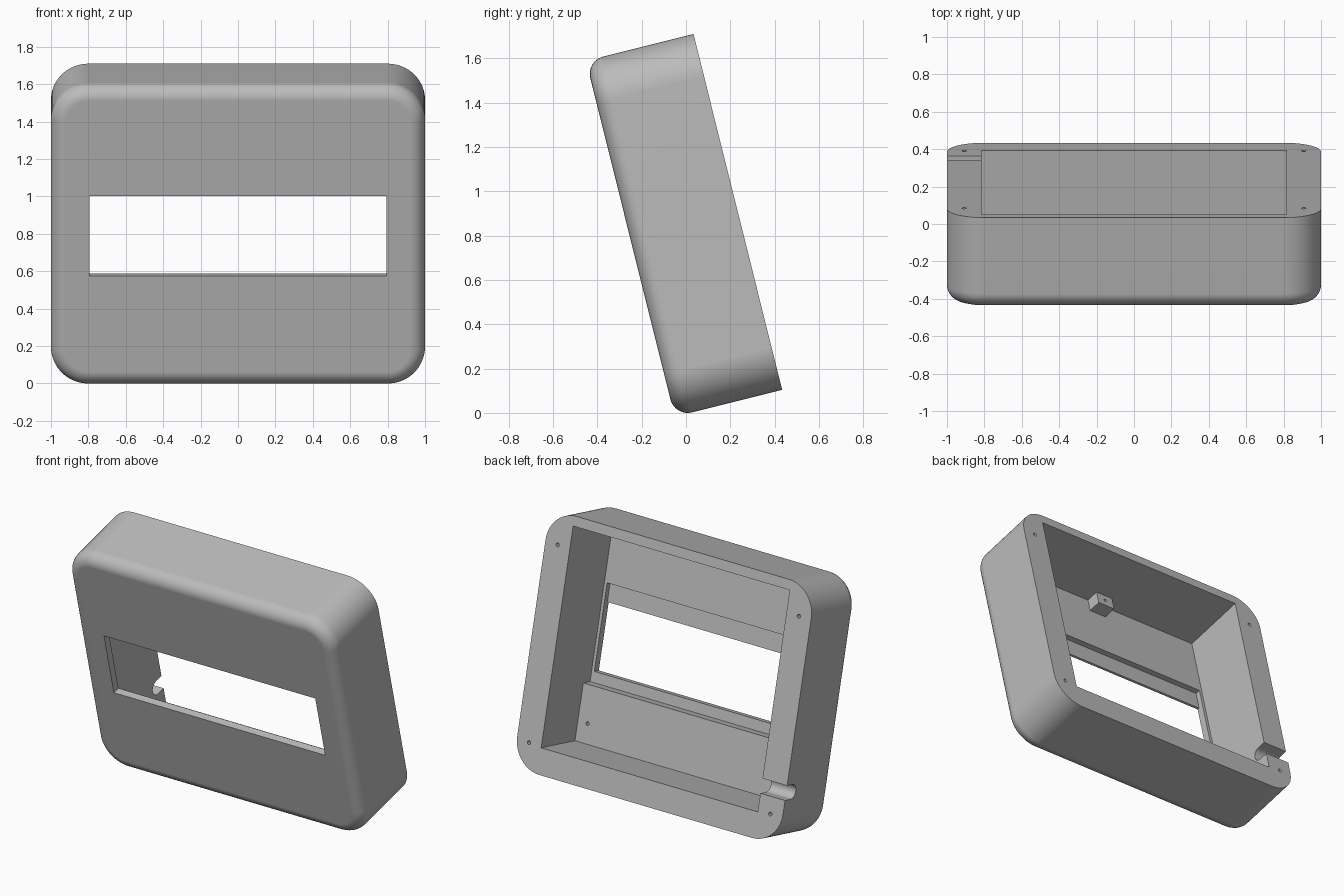
import bpy, bmesh, math
from mathutils import Matrix, Vector

if "Cube" in bpy.data.objects:
    bpy.data.objects.remove(bpy.data.objects["Cube"], do_unlink=True)

# Untilted frame: x across, y from front to back, z up the face
WIDTH, DEPTH, HEIGHT = 2.0, 0.5, 1.655
CORNER, FILLET, TILT = 0.2, 0.08, math.radians(14)
BACK = DEPTH + 0.1

grey = bpy.data.materials.new("plain_grey")
grey.use_nodes = True
grey.diffuse_color = (0.5, 0.5, 0.5, 1)
grey.node_tree.nodes["Principled BSDF"].inputs["Base Color"].default_value = (0.5, 0.5, 0.5, 1)


def make_object(name, bm):
    bmesh.ops.recalc_face_normals(bm, faces=bm.faces[:])
    mesh = bpy.data.meshes.new(name)
    bm.to_mesh(mesh)
    bm.free()
    mesh.materials.append(grey)
    obj = bpy.data.objects.new(name, mesh)
    bpy.context.scene.collection.objects.link(obj)
    return obj


def box_mesh(x, y, z):
    """Box between the (low, high) pairs of each axis."""
    bm = bmesh.new()
    bmesh.ops.create_cube(bm, size=1)
    for v in bm.verts:
        v.co = Vector([r[0] if c < 0 else r[1] for c, r in zip(v.co, (x, y, z))])
    return bm


def box(name, x, y, z):
    return make_object(name, box_mesh(x, y, z))


def pin(name, x, z, y0, y1, radius=0.0125):
    """Round pin along y."""
    bm = bmesh.new()
    place = Matrix.Translation((x, (y0 + y1) / 2, z)) @ Matrix.Rotation(math.pi / 2, 4, 'X')
    bmesh.ops.create_cone(bm, cap_ends=True, segments=20, radius1=radius,
                          radius2=radius, depth=y1 - y0, matrix=place)
    return make_object(name, bm)


def slot(name, x0, x1, y, z, radius):
    """U-shaped prism along x, open toward the back."""
    bm = bmesh.new()
    arc = [math.pi * (0.5 + i / 16) for i in range(17)]
    pts = [(y + radius * math.cos(a), z + radius * math.sin(a)) for a in arc]
    pts += [(BACK, z - radius), (BACK, z + radius)]
    face = bm.faces.new([bm.verts.new((x0, p, q)) for p, q in pts])
    ext = bmesh.ops.extrude_face_region(bm, geom=[face])
    moved = [g for g in ext["geom"] if isinstance(g, bmesh.types.BMVert)]
    bmesh.ops.translate(bm, verts=moved, vec=(x1 - x0, 0, 0))
    return make_object(name, bm)


def combine(target, tool, operation):
    mod = target.modifiers.new(tool.name, 'BOOLEAN')
    mod.operation, mod.solver, mod.object = operation, 'EXACT', tool
    bpy.context.view_layer.objects.active = target
    bpy.ops.object.modifier_apply(modifier=mod.name)
    bpy.data.objects.remove(tool, do_unlink=True)


# Rounded shell with a filleted front rim
bm = box_mesh((-WIDTH / 2, WIDTH / 2), (0, DEPTH), (0, HEIGHT))
deep = [e for e in bm.edges if abs(e.verts[0].co.y - e.verts[1].co.y) > 0.1]
bmesh.ops.bevel(bm, geom=deep, offset=CORNER, segments=16, profile=0.5, affect='EDGES')
rim = [e for e in bm.edges if all(v.co.y < 0.001 for v in e.verts)]
bmesh.ops.bevel(bm, geom=rim, offset=FILLET, segments=8, profile=0.5, affect='EDGES')
housing = make_object("housing", bm)

# Cavity: deep upper bay and shallower lower bay, then the window and its recess
inner = (-0.815, 0.815)
opening = (-0.795, 0.795)
cutters = [
    box("upper_bay", inner, (0.05, BACK), (0.54, 1.59)),
    box("lower_bay", inner, (0.125, BACK), (0.17, 0.6)),
    box("window_recess", opening, (0.015, 0.2), (0.61, 1.177)),
    box("window", opening, (-0.1, 0.2), (0.61, 1.05)),
    slot("cable_slot", -1.1, -0.7, 0.44, 0.337, 0.0475),
]
# Screw holes in the back rim and the lower bay
for side in (-1, 1):
    for z in (0.18, 1.446):
        cutters.append(pin("rim_hole", side * 0.908, z, 0.3, BACK))
    cutters.append(pin("bay_hole", side * 0.742, 0.298, 0.06, 0.2))
for cutter in cutters:
    combine(housing, cutter, 'DIFFERENCE')

# Mounting block under the top wall
block = box("mounting_block", (-0.065, 0.065), (0.04, 0.14), (1.5, 1.6))
combine(block, pin("block_hole", 0, 1.545, 0.08, 0.2, 0.01), 'DIFFERENCE')

# Lean back, rest on the ground and centre front to back
lean = Matrix.Rotation(TILT, 4, 'X')
for obj in (housing, block):
    obj.data.transform(lean)
ys = [v.co.y for v in housing.data.vertices]
low = min(v.co.z for v in housing.data.vertices)
shift = Matrix.Translation((0, -(min(ys) + max(ys)) / 2, -low))
for obj in (housing, block):
    obj.data.transform(shift)

# Smooth the rounded surfaces, keeping flat faces flat
bpy.ops.object.select_all(action='DESELECT')
housing.select_set(True)
bpy.context.view_layer.objects.active = housing
bpy.ops.object.shade_smooth_by_angle(angle=math.radians(30))
weighted = housing.modifiers.new("flat_face_normals", 'WEIGHTED_NORMAL')
weighted.keep_sharp = True
